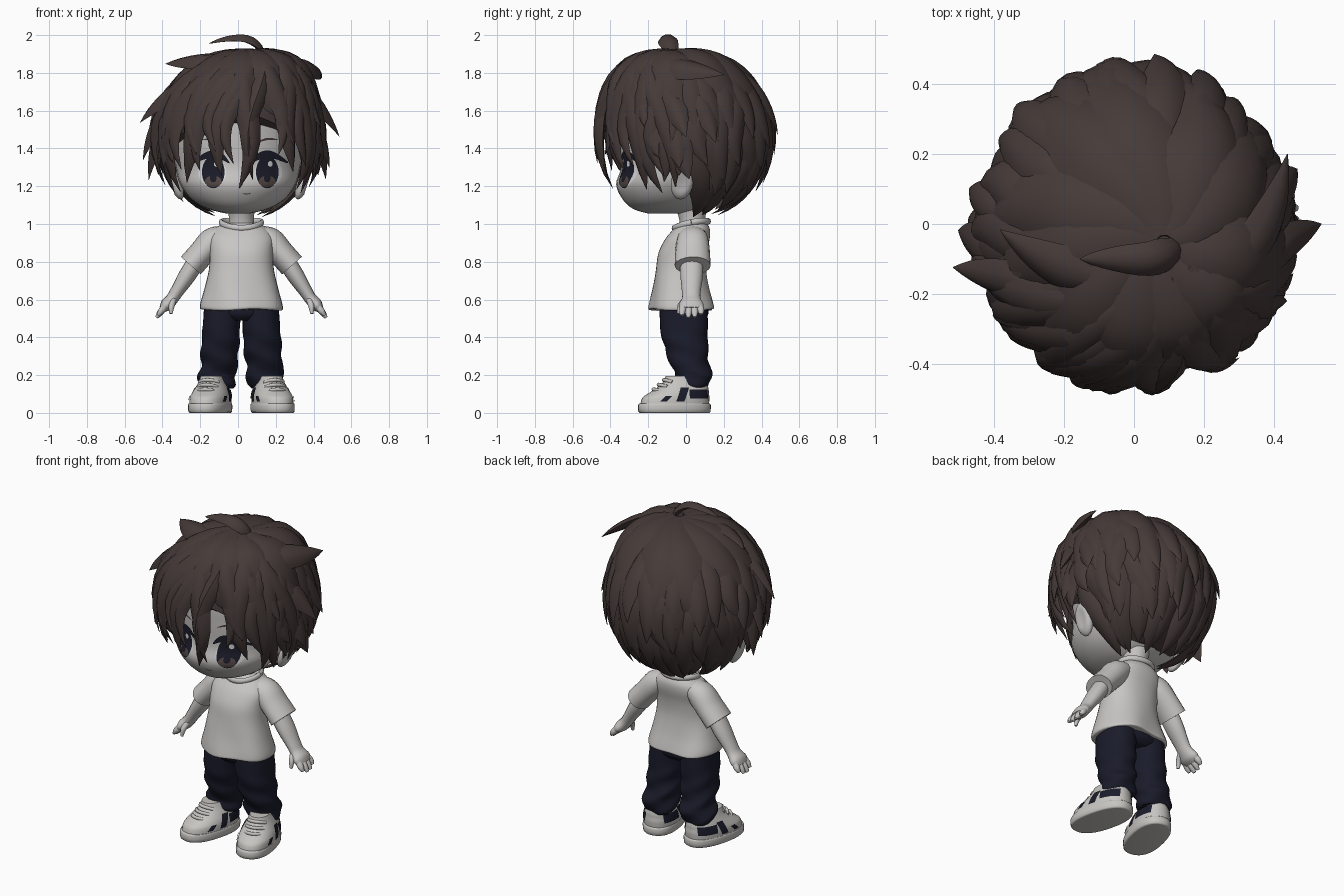
import bpy, bmesh, random
from math import sin, cos, pi, radians
from mathutils import Vector
from mathutils.bvhtree import BVHTree

random.seed(4)
if "Cube" in bpy.data.objects:
    bpy.data.objects.remove(bpy.data.objects["Cube"])


def material(name, *rgb):
    mat = bpy.data.materials.new(name)
    mat.use_nodes = True
    mat.diffuse_color = (*rgb, 1)
    shader = mat.node_tree.nodes["Principled BSDF"]
    shader.inputs["Base Color"].default_value = (*rgb, 1)
    shader.inputs["Roughness"].default_value = 0.8
    return mat


HAIR = material("dark brown hair", .06, .043, .04)
SKIN = material("pale grey skin", .56, .545, .535)
CLOTH = material("off white cloth", .58, .565, .55)
DENIM = material("navy denim", .010, .011, .023)
SHOE = material("shoe white", .57, .555, .53)
INK = material("eye navy", .011, .011, .022)
IRIS = material("iris brown", .085, .062, .056)
WHITE = material("eye white", .68, .67, .67)

CIRCLE = [(cos(2 * pi * i / 16), sin(2 * pi * i / 16)) for i in range(16)]
LENS = [(-1, 0), (-.55, .75), (0, 1), (.55, .75), (1, 0), (0, -.5)]
SIDES = ((1, "left"), (-1, "right"))
MID = .018  # the body stands slightly to one side of the hair


def finish(name, bm, mat, angle=50):
    bmesh.ops.recalc_face_normals(bm, faces=bm.faces)
    mesh = bpy.data.meshes.new(name)
    bm.to_mesh(mesh)
    bm.free()
    mesh.materials.append(mat)
    mesh.polygons.foreach_set("use_smooth", [True] * len(mesh.polygons))
    mesh.set_sharp_from_angle(angle=radians(angle))
    obj = bpy.data.objects.new(name, mesh)
    bpy.context.collection.objects.link(obj)
    return obj


def spline(keys, steps):
    """Smooth curve through keys of any dimension."""
    out, last = [], len(keys) - 1
    for i in range(last):
        a, b, c, d = (keys[max(0, min(last, i + k))] for k in (-1, 0, 1, 2))
        for s in range(steps):
            t = s / steps
            out.append([q + .5 * t * (r - p + t * (2*p - 5*q + 4*r - w + t * (3*(q - r) + w - p)))
                        for p, q, r, w in zip(a, b, c, d)])
    return out + [list(keys[-1])]


def skin_rings(bm, rings):
    rings = [[bm.verts.new(p) for p in ring] for ring in rings]
    n = len(rings[0])
    for low, high in zip(rings, rings[1:]):
        for i in range(n):
            j = (i + 1) % n
            bm.faces.new((low[i], low[j], high[j], high[i]))
    bm.faces.new(rings[0])
    bm.faces.new(rings[-1])


def loft(name, keys, mat, power=1.0, steps=4, seg=36, shape=None):
    """Stack of rounded sections given as z, centre x, half width, front y, back y."""
    bm, rings = bmesh.new(), []
    for z, cx, rx, front, back in spline(keys, steps):
        ring = []
        for i in range(seg):
            c, s = cos(2 * pi * i / seg), sin(2 * pi * i / seg)
            c, s = (abs(v) ** power * (1 if v > 0 else -1) for v in (c, s))
            ring.append(Vector((cx + rx * c, (front + back) / 2 + (back - front) / 2 * s, z)))
        rings.append([shape(p) for p in ring] if shape else ring)
    skin_rings(bm, rings)
    return finish(name, bm, mat)


def sweep(bm, pts, normals, sizes, section):
    """Carry a section along a path; sizes are half width and half height."""
    rings = []
    for i, p in enumerate(pts):
        tangent = (pts[min(i + 1, len(pts) - 1)] - pts[max(i - 1, 0)]).normalized()
        side = tangent.cross(normals[i]).normalized()
        up = side.cross(tangent)
        w, h = sizes[i]
        rings.append([p + side * a * w + up * (b * h - (a * w) ** 2) for a, b in section])
    skin_rings(bm, rings)


def limb(bm, s, keys):
    """Mirrored tube given as x, y, z, half thickness, half depth along y."""
    rows = spline([(MID + s * x, *rest) for x, *rest in keys], 5)
    sweep(bm, [Vector(r[:3]) for r in rows], [Vector((0, -1, 0))] * len(rows), [r[3:] for r in rows], CIRCLE)


# Head, neck and ears
head = loft("head", [(1.055, 0, .06, -.2, .02), (1.08, 0, .16, -.28, .08), (1.13, 0, .245, -.335, .15),
                     (1.21, 0, .305, -.37, .22), (1.3, 0, .33, -.345, .29), (1.45, 0, .36, -.35, .35),
                     (1.6, 0, .36, -.34, .36), (1.75, 0, .26, -.23, .27), (1.83, 0, .1, -.1, .1)], SKIN)
loft("neck", [(.94, MID, .08, -.03, .11), (1.02, MID, .066, -.035, .1), (1.1, MID, .075, -.06, .12)], SKIN)
for s, side in SIDES:
    bm = bmesh.new()
    bmesh.ops.create_uvsphere(bm, u_segments=20, v_segments=12, radius=1)
    for v in bm.verts:
        x, y, z = v.co
        hollow = .5 * max(0, 1 - 2 * (y * y + z * z)) if x > 0 else 0
        v.co = (.007 + s * (.34 + .035 * (x - hollow) + .03 * z), -.02 + .06 * y + .01 * z, 1.22 + .09 * z)
    finish(side + "_ear", bm, SKIN)


# Thin painted patches, laid on a surface along an axis
def surface(obj):
    return BVHTree.FromObject(obj, bpy.context.evaluated_depsgraph_get())


def patch(name, tree, axis, place, nu, nv, mat, lift):
    bm = bmesh.new()
    grid = []
    for i in range(nu + 1):
        row = []
        for j in range(nv + 1):
            a, z = place(i / nu, j / nv)
            start = Vector((abs(axis.y) * a, abs(axis.x) * a, z)) - axis * 2
            row.append(bm.verts.new(tree.ray_cast(start, axis)[0] - axis * lift))
        grid.append(row)
    for a, b in zip(grid, grid[1:]):
        for j in range(nv):
            bm.faces.new((a[j], b[j], b[j + 1], a[j + 1]))
    bmesh.ops.remove_doubles(bm, verts=bm.verts, dist=1e-5)
    obj = finish(name, bm, mat)
    if sum(p.normal.dot(axis) for p in obj.data.polygons) > 0:
        obj.data.flip_normals()
    return obj


FACE, BACKWARD = surface(head), Vector((0, 1, 0))


def disc(name, cx, cz, rx, rz, mat, lift):
    patch(name, FACE, BACKWARD, lambda u, v: (cx + rx * v * cos(2 * pi * u), cz + rz * v * sin(2 * pi * u)),
          24, 5, mat, lift)


def stroke(name, keys, width, mat, lift):
    path = spline(keys, 5)
    n = len(path) - 1
    patch(name, FACE, BACKWARD, lambda u, v: (path[round(u * n)][0],
          path[round(u * n)][1] + (v - .5) * width * (.2 + sin(pi * u))), n, 3, mat, lift)


for s, side in SIDES:
    cx = .012 + s * .143
    disc(side + "_eye_white", cx + s * .005, 1.275, .074, .078, WHITE, .003)
    disc(side + "_eye", cx, 1.275, .06, .086, INK, .005)
    disc(side + "_iris", cx, 1.226, .044, .03, IRIS, .007)
    disc(side + "_pupil", cx, 1.243, .018, .022, INK, .008)
    disc(side + "_eye_glint", cx + .016, 1.318, .013, .015, WHITE, .008)
    stroke(side + "_lash", [(cx - s * .085, 1.325), (cx - s * .04, 1.36), (cx + s * .03, 1.365),
                            (cx + s * .11, 1.325)], .036, INK, .008)
    stroke(side + "_brow", [(cx - s * .06, 1.43), (cx, 1.45), (cx + s * .06, 1.445)], .01, HAIR, .004)
stroke("mouth", [(.02, 1.162), (.045, 1.158), (.07, 1.164)], .005, IRIS, .003)

# Hair: cap, then overlapping tapered locks around the crown
CORE = Vector((0, 0, 1.5))


def scalp(phi, theta, r=1.0):
    a, b = radians(phi), radians(theta)
    ring, lean = max(0, sin(b)) ** .85, max(0, cos(b)) ** 2
    return CORE + Vector((.42 * sin(a) * ring + .09 * lean, -.435 * cos(a) * ring - .06 * lean, .42 * cos(b))) * r


def hairline(phi):
    back = abs((phi + 180) % 360 - 180)
    return 74 + 36 * min(1, back / 90) + 54 * max(0, min(1, (back - 88) / 25))


bm = bmesh.new()
skin_rings(bm, [[scalp(p, 2 + (hairline(p) - 2) * k / 18, .96) for p in range(0, 360, 6)] for k in range(19)])
finish("hair_cap", bm, HAIR)


def strand(bm, pts, w, h):
    n = len(pts) - 1
    taper = [(.4 + .6 * min(1, 2.5 * i / n)) * max(.02, 1 - (i / n) ** 3.5) for i in range(n + 1)]
    sweep(bm, pts, [(p - CORE).normalized() for p in pts], [(w * k, h * k) for k in taper], LENS)


def lock(bm, phi0, phi1, th0, th1, w, r0=1.0, r1=1.06, h=.03, wave=0):
    steps = [i / 11 for i in range(12)]
    strand(bm, [scalp(phi0 + (phi1 - phi0) * t ** .8 + wave * sin(2 * pi * t), th0 + (th1 - th0) * t,
                      r0 + (r1 - r0) * t * t) for t in steps], w, h)


def shake(x):
    return random.uniform(-x, x)


# Broad swirling clumps over the top
bm = bmesh.new()
for k in range(11):
    phi = 33 * k + 70 + shake(8)
    lock(bm, phi - 45, phi, 2, 88 + shake(12), .15 + shake(.02), .97, 1.02 + shake(.02), .05, 5)
finish("crown_hair", bm, HAIR, angle=40)

bm = bmesh.new()
for row, (start, end) in enumerate([(30, 100), (48, 120), (70, 140), (92, 161)]):
    for k in range(16):
        phi = 64 + 15.3 * (k + .5 * (row % 2)) + shake(5)
        near_ear = abs(phi - 180) > 80
        tip = min(end, 123 - 3 * row if near_ear else 180) + shake(7)
        lock(bm, phi - 8, phi + shake(7), min(start, tip - 40), tip, .085, .97,
             1.07 + random.random() * (.13 if near_ear else .06), .034, shake(5))
finish("layered_back_hair", bm, HAIR, angle=40)

# Fringe and sideburns: end azimuth, end angle, half width, wave
bm = bmesh.new()
for phi, end, w, wave in [(-84, 128, .085, 4), (-72, 135, .085, -4), (-58, 134, .09, 5), (-43, 126, .09, -5),
                          (-28, 117, .09, 6), (-12, 121, .085, 5), (1, 131, .075, -7), (11, 124, .06, 5),
                          (28, 106, .08, -6), (43, 118, .09, 5), (57, 132, .09, -4), (70, 135, .085, 5),
                          (82, 130, .08, -4)]:
    lock(bm, phi * .55 + 6, phi, 10, end, w, .98, 1.13, .05, wave)
for phi, end, w in [(-76, 122, .07), (-50, 116, .075), (-34, 106, .07), (-18, 104, .06), (-4, 112, .06),
                    (36, 100, .065), (50, 114, .07), (74, 121, .07)]:
    lock(bm, phi * .8, phi + shake(8), 25, end, w, 1.0, 1.15, .035, 6)
finish("fringe", bm, HAIR, angle=40)

# Loose tips that break the outline: start and end azimuth, start and end angle, half width, reach
bm = bmesh.new()
for phi0, phi1, th0, th1, w, r in [(-50, -92, 22, 50, .075, 1.29), (60, 118, 30, 57, .08, 1.27),
                                   (-60, -77, 50, 86, .07, 1.27), (-74, -88, 70, 108, .075, 1.25),
                                   (74, 90, 58, 94, .07, 1.28), (78, 86, 80, 113, .075, 1.24),
                                   (-92, -102, 60, 100, .07, 1.16), (95, 108, 55, 98, .07, 1.18),
                                   (50, 64, 50, 88, .06, 1.16), (-40, -58, 45, 96, .06, 1.14),
                                   (-78, -92, 85, 120, .08, 1.27), (76, 92, 85, 120, .08, 1.25)]:
    lock(bm, phi0, phi1, th0, th1, w, .98, r, .038)
tuft = [Vector(p) for p in spline([(.13, -.06, 1.86), (.11, -.08, 1.93), (.04, -.1, 1.975), (-.06, -.1, 1.975),
                                   (-.155, -.1, 1.955)], 3)]
strand(bm, tuft, .055, .03)
finish("loose_hair_tips", bm, HAIR, angle=40)


# Shirt
def folds(p):
    k = max(0, .8 - p.z) * .035
    return p + Vector((0, k * sin(24 * p.x + 9 * p.z), k * .5 * sin(19 * p.x)))


loft("shirt", [(.545, MID, .2, -.17, .13), (.55, MID, .218, -.192, .148), (.58, MID, .217, -.19, .142),
               (.66, MID, .195, -.175, .12), (.76, MID, .172, -.16, .105), (.85, MID, .168, -.145, .11),
               (.92, MID, .172, -.11, .125), (.96, MID, .152, -.078, .128), (.985, MID, .125, -.055, .122),
               (1.005, MID, .1, -.035, .11)], CLOTH, power=.88, shape=folds)
bm = bmesh.new()
ring = [Vector((MID + .108 * cos(a), .028 + .092 * sin(a), .996 + .018 * sin(a) + .012 * cos(a) ** 2))
        for a in (2 * pi * i / 32 for i in range(33))]
sweep(bm, ring, [Vector((0, 0, 1))] * 33, [(.012, .017)] * 33, CIRCLE[::2])
finish("shirt_collar", bm, CLOTH)

# Sleeves, arms and hands
for s, side in SIDES:
    bm = bmesh.new()
    limb(bm, s, [(.09, .035, .945, .05, .07), (.15, .035, .91, .073, .085),
                 (.21, .035, .845, .07, .092), (.268, .035, .78, .07, .095)])
    finish(side + "_sleeve", bm, CLOTH)
    bm = bmesh.new()
    limb(bm, s, [(.225, .03, .825, .047, .06), (.285, .03, .73, .046, .06), (.34, .028, .645, .036, .05),
                 (.366, .028, .605, .033, .05), (.396, .028, .572, .034, .066), (.418, .028, .548, .02, .058)])
    finish(side + "_arm", bm, SKIN)
    bm = bmesh.new()
    for k, reach in enumerate((.9, 1.1, 1.05, .8)):
        y = -.02 + .033 * k
        limb(bm, s, [(.4, .028 + (y - .028) * .8, .57, .018, .02),
                     (.405 + .022 * reach, y, .57 - .035 * reach, .017, .018),
                     (.405 + .04 * reach, y, .57 - .06 * reach, .008, .009)])
    limb(bm, s, [(.36, .0, .6, .018, .02), (.37, -.03, .565, .016, .016), (.373, -.04, .525, .008, .008)])
    finish(side + "_fingers", bm, SKIN)


# Trousers
def creases(p):
    k = .007 * max(0, min(1, (.5 - p.z) * 4))
    return p + Vector((k * sin(55 * p.z + 20 * p.y), k * sin(48 * p.z + 25 * p.x), 0))


loft("trouser_waist", [(.49, MID, .15, -.11, .09), (.53, MID, .19, -.14, .12), (.62, MID, .17, -.13, .1)], DENIM)
for s, side in SIDES:
    loft(side + "_trouser_leg", [(z, MID + s * x, w, front, back) for z, x, w, front, back in [
        (.13, .128, .08, -.02, .11), (.15, .128, .095, -.045, .125), (.2, .128, .1, -.06, .135),
        (.25, .12, .095, -.078, .124), (.33, .114, .1, -.108, .115), (.44, .107, .099, -.135, .115),
        (.57, .1, .097, -.14, .115)]], DENIM, power=.9, steps=6, shape=creases)

# Shoes: sole, upper, laces and side panels, toes turned out
PANELS = {"heel": (-.005, .105, .075, .125, 0), "stripe": (-.08, -.035, .06, .135, .03),
          "toe": (-.165, -.13, .06, .09, .03)}
for s, side in SIDES:
    sole = loft(side + "_sole", [(0, 0, .094, -.245, .12), (.006, 0, .104, -.257, .13), (.04, 0, .106, -.258, .132),
                                 (.05, 0, .103, -.252, .126)], SHOE, power=.85, steps=2)
    upper = loft(side + "_shoe", [(.04, 0, .102, -.247, .122), (.08, 0, .101, -.235, .125), (.105, 0, .095, -.2, .122),
                                  (.13, 0, .085, -.16, .12), (.16, 0, .072, -.125, .11), (.195, 0, .058, -.11, .09)],
                 SHOE, power=.88)
    bm = bmesh.new()
    for k in range(3):
        y, z = -.178 + .028 * k, .125 + .025 * k
        row = [Vector((.052 * c, y + .035 * c * c, z - .012 * c * c)) for c in (-1, -.5, 0, .5, 1)]
        sweep(bm, row, [Vector((0, -.6, .8))] * 5, [(.01, .01)] * 5, CIRCLE[::2])
    parts = [sole, upper, finish(side + "_laces", bm, SHOE)]
    tree = surface(upper)
    for label, (y0, y1, z0, z1, slant) in PANELS.items():
        for axis, face in ((-1, "left"), (1, "right")):
            parts.append(patch(f"{side}_shoe_{label}_panel_{face}", tree, Vector((axis, 0, 0)),
                               lambda u, v: (y0 + (y1 - y0) * u + slant * v, z0 + (z1 - z0) * v),
                               8, 5, DENIM, .005))
    for obj in parts:
        obj.location = (MID + s * .15, 0, 0)
        obj.rotation_euler.z = s * radians(14)
